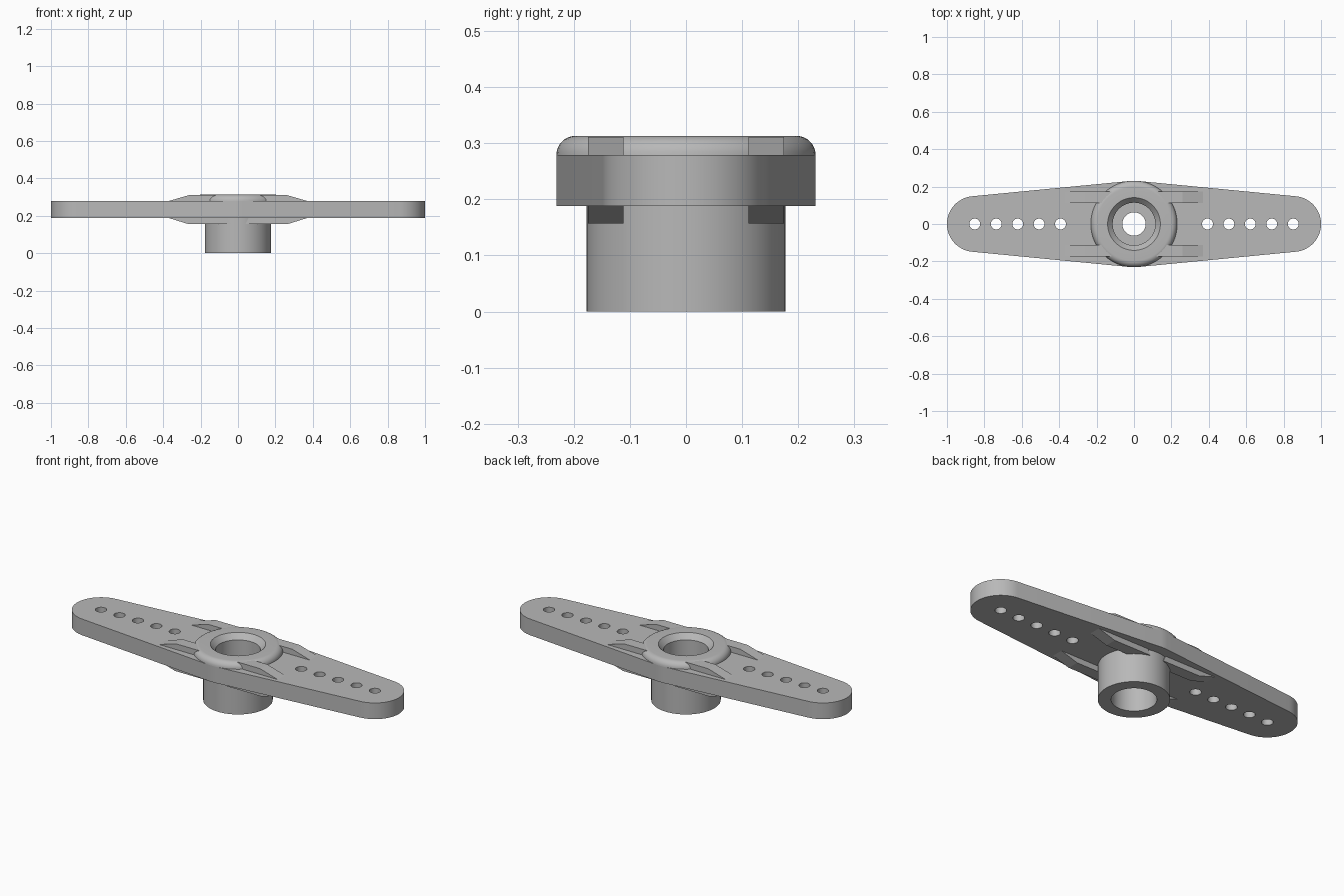
import bpy, bmesh
from math import acos, cos, sin, pi, radians

cube = bpy.data.objects.get("Cube")
if cube:
    bpy.data.objects.remove(cube, do_unlink=True)

grey = bpy.data.materials.new("plain_grey")
grey.use_nodes = True
colour = (0.48, 0.48, 0.48, 1)
grey.diffuse_color = colour
grey.node_tree.nodes["Principled BSDF"].inputs["Base Color"].default_value = colour

TOP, PLATE_TOP, PLATE_BOTTOM = 0.313, 0.279, 0.188
HUB_R, BOSS_R, TIP_R = 0.177, 0.231, 0.149
TIP_X = 1 - TIP_R


def arc(cx, cy, r, start, end, steps):
    return [(cx + r * cos(start + (end - start) * i / steps),
             cy + r * sin(start + (end - start) * i / steps)) for i in range(steps + 1)]


def circle(cx, cy, r, steps):
    return arc(cx, cy, r, 0, 2 * pi, steps)[:-1]


def add_object(name, bm):
    bmesh.ops.remove_doubles(bm, verts=bm.verts, dist=1e-5)
    bmesh.ops.recalc_face_normals(bm, faces=bm.faces)
    mesh = bpy.data.meshes.new(name)
    bm.to_mesh(mesh)
    bm.free()
    mesh.materials.append(grey)
    obj = bpy.data.objects.new(name, mesh)
    bpy.context.collection.objects.link(obj)
    bpy.ops.object.select_all(action='DESELECT')
    obj.select_set(True)
    bpy.context.view_layer.objects.active = obj
    bpy.ops.object.shade_smooth_by_angle(angle=radians(30))
    return obj


# Tapered two-arm plate: tangent outline around the boss and both tips, with holes
a = acos((BOSS_R - TIP_R) / TIP_X)
outline = (arc(TIP_X, 0, TIP_R, -a, a, 32) + arc(0, 0, BOSS_R, a, pi - a, 6)
           + arc(-TIP_X, 0, TIP_R, pi - a, pi + a, 32)
           + arc(0, 0, BOSS_R, pi + a, 2 * pi - a, 6))
loops = [outline, circle(0, 0, 0.16, 64)]
for side in (-1, 1):
    for i in range(5):
        loops.append(circle(side * (0.393 + 0.1145 * i), 0, 0.029, 24))

curve = bpy.data.curves.new("plate_outline", 'CURVE')
curve.dimensions = '2D'
curve.fill_mode = 'BOTH'
curve.extrude = (PLATE_TOP - PLATE_BOTTOM) / 2
for loop in loops:
    spline = curve.splines.new('POLY')
    spline.points.add(len(loop) - 1)
    spline.use_cyclic_u = True
    for point, (x, y) in zip(spline.points, loop):
        point.co = (x, y, 0, 1)
helper = bpy.data.objects.new("plate_outline", curve)
bpy.context.collection.objects.link(helper)
flat = bpy.data.meshes.new_from_object(
    helper.evaluated_get(bpy.context.evaluated_depsgraph_get()))
bm = bmesh.new()
bm.from_mesh(flat)
bmesh.ops.translate(bm, verts=bm.verts, vec=(0, 0, (PLATE_TOP + PLATE_BOTTOM) / 2))
bpy.data.objects.remove(helper, do_unlink=True)
bpy.data.meshes.remove(flat)
add_object("arm_plate", bm)

# Hub: turned ring with socket below, rounded boss and chamfered recess above
round_r = TOP - PLATE_TOP
profile = [(0.112, 0), (HUB_R, 0), (HUB_R, 0.23), (BOSS_R - 0.01, 0.23),
           (BOSS_R - 0.01, PLATE_TOP - 0.005)]
profile += arc(BOSS_R - round_r, PLATE_TOP, round_r, 0, pi / 2, 8)
profile += [(0.141, TOP), (0.114, TOP - 0.03), (0.114, 0.18),
            (0.062, 0.18), (0.062, 0.14), (0.112, 0.14)]
bm = bmesh.new()
verts = [bm.verts.new((r, 0, z)) for r, z in profile]
edges = [bm.edges.new((verts[i - 1], verts[i])) for i in range(len(verts))]
bmesh.ops.spin(bm, geom=verts + edges, cent=(0, 0, 0), axis=(0, 0, 1),
               angle=2 * pi, steps=80, use_duplicate=False)
add_object("hub", bm)

# Four sloped ribs standing above and below the plate
rib = [(0.04, 0.157), (0.27, 0.157), (0.37, PLATE_BOTTOM),
       (0.37, PLATE_TOP), (0.26, 0.311), (0.12, 0.311)]
bm = bmesh.new()
face = bm.faces.new([bm.verts.new((x, 0.111, z)) for x, z in rib])
result = bmesh.ops.extrude_face_region(bm, geom=[face])
bmesh.ops.translate(bm, vec=(0, 0.064, 0),
                    verts=[v for v in result["geom"] if isinstance(v, bmesh.types.BMVert)])
ribs = add_object("ribs", bm)
for polygon in ribs.data.polygons:
    polygon.use_smooth = False
mirror = ribs.modifiers.new("mirror", 'MIRROR')
mirror.use_axis = (True, True, False)
